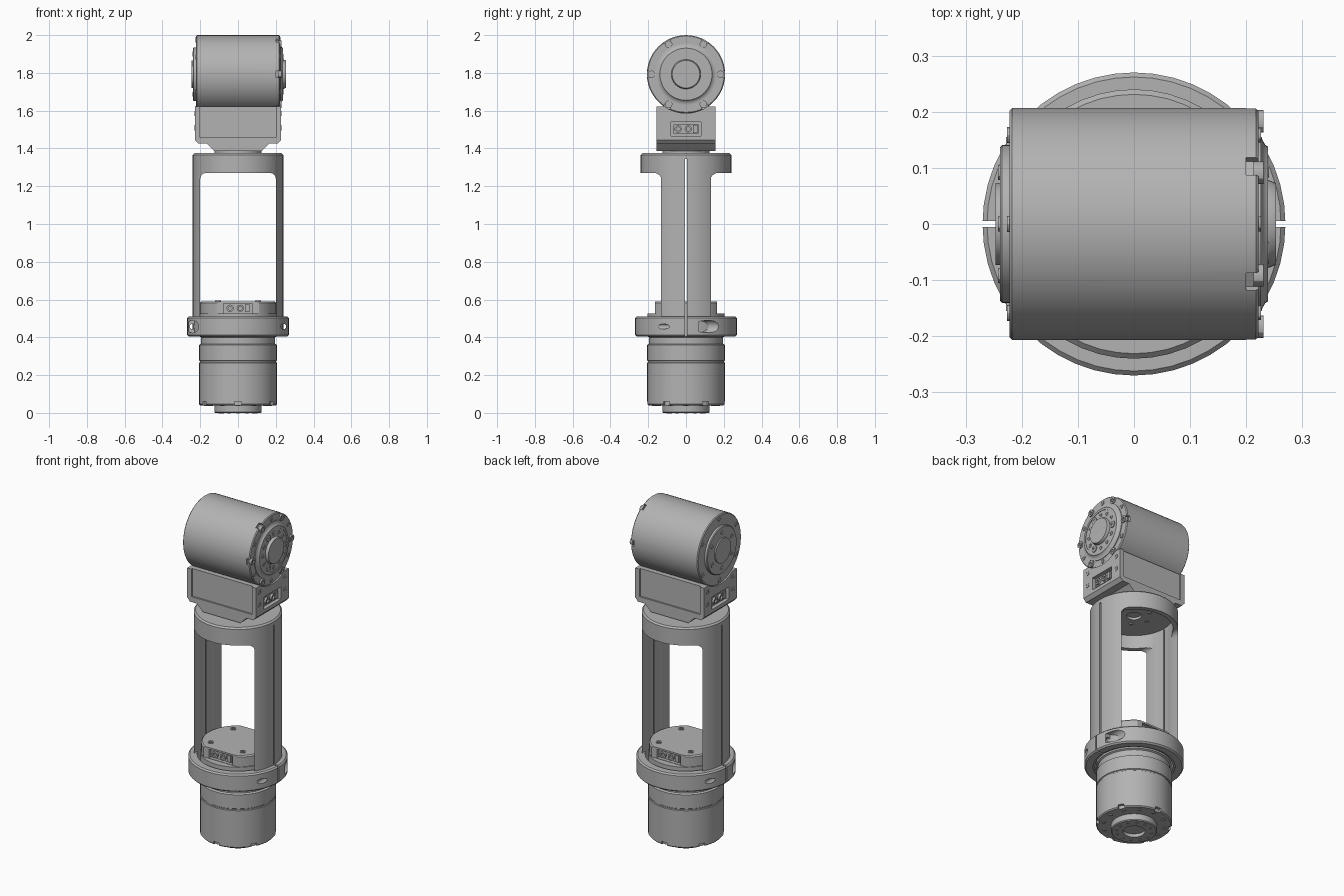
import bpy, bmesh
from math import radians, cos, sin, pi
from mathutils import Matrix, Vector

cube = bpy.data.objects.get("Cube")
if cube:
    bpy.data.objects.remove(cube, do_unlink=True)

GREY = bpy.data.materials.new("machined_grey")
GREY.use_nodes = True
GREY.diffuse_color = (0.45, 0.45, 0.45, 1)
GREY.node_tree.nodes["Principled BSDF"].inputs["Base Color"].default_value = (0.45, 0.45, 0.45, 1)

I = Matrix.Identity(4)
move = lambda x, y, z: Matrix.Translation((x, y, z))
rot = lambda deg, axis: Matrix.Rotation(radians(deg), 4, axis)
HEAD_Z = 1.793
HEAD = move(0, 0, HEAD_Z) @ rot(90, 'Y')      # local z becomes +x


def lathe(profile, m=I, closed=False, steps=48):
    """Revolve (radius, height) points around local z."""
    bm = bmesh.new()
    vs = [bm.verts.new((r, 0, h)) for r, h in profile]
    pairs = list(zip(vs, vs[1:])) + ([(vs[-1], vs[0])] if closed else [])
    es = [bm.edges.new(p) for p in pairs]
    bmesh.ops.spin(bm, geom=vs + es, cent=(0, 0, 0), axis=(0, 0, 1),
                   angle=2 * pi, steps=steps, use_merge=False)
    bmesh.ops.remove_doubles(bm, verts=bm.verts[:], dist=1e-5)
    bmesh.ops.transform(bm, matrix=m, verts=bm.verts[:])
    bmesh.ops.recalc_face_normals(bm, faces=bm.faces[:])
    return bm


def rod(r, h0, h1, m=I, steps=24):
    return lathe([(0, h0), (r, h0), (r, h1), (0, h1)], m, steps=steps)


def box(lo, hi, m=I):
    lo, hi = Vector(lo), Vector(hi)
    bm = bmesh.new()
    size = Matrix.Diagonal((*(hi - lo), 1))
    bmesh.ops.create_cube(bm, size=1, matrix=m @ Matrix.Translation((lo + hi) / 2) @ size)
    return bm


def prism(outline, depth, m=I):
    """Extrude an (x, z) outline from y = -depth to y = depth."""
    bm = bmesh.new()
    face = bm.faces.new([bm.verts.new((x, -depth, z)) for x, z in outline])
    out = bmesh.ops.extrude_face_region(bm, geom=[face])["geom"]
    bmesh.ops.translate(bm, vec=(0, 2 * depth, 0),
                        verts=[g for g in out if isinstance(g, bmesh.types.BMVert)])
    bmesh.ops.transform(bm, matrix=m, verts=bm.verts[:])
    bmesh.ops.recalc_face_normals(bm, faces=bm.faces[:])
    return bm


def build(name, pieces, cuts=()):
    """Join pieces into one object, then subtract each cutter."""
    def as_object(label, parts):
        joined = bmesh.new()
        for p in parts:
            tmp = bpy.data.meshes.new("tmp")
            p.to_mesh(tmp)
            joined.from_mesh(tmp)
            p.free()
            bpy.data.meshes.remove(tmp)
        mesh = bpy.data.meshes.new(label)
        joined.to_mesh(mesh)
        joined.free()
        o = bpy.data.objects.new(label, mesh)
        bpy.context.collection.objects.link(o)
        return o

    ob = as_object(name, pieces)
    ob.data.materials.append(GREY)
    bpy.ops.object.select_all(action='DESELECT')
    ob.select_set(True)
    bpy.context.view_layer.objects.active = ob
    for c in cuts:
        cutter = as_object("cutter", [c])
        cutter.hide_render = True
        mod = ob.modifiers.new("cut", 'BOOLEAN')
        mod.operation, mod.solver, mod.object = 'DIFFERENCE', 'EXACT', cutter
        bpy.ops.object.modifier_apply(modifier=mod.name)
        bpy.data.objects.remove(cutter, do_unlink=True)
    bpy.ops.object.shade_smooth_by_angle(angle=radians(30))
    return ob


def screw(m, r=0.014, h=0.006):
    return lathe([(0, h / 3), (r / 2, h / 3), (r / 2, h), (r, h), (r, -h), (0, -h)], m, steps=12)


def ring(count, radius, m, r=0.012, h=0.005, start=0):
    return [screw(m @ rot(start + 360 * i / count, 'Z') @ move(radius, 0, 0), r, h)
            for i in range(count)]


def notches(radius, h0, h1, m, start):
    """Six small slots around a motor rim."""
    return [box((radius - 0.015, -0.018, h0), (radius + 0.02, 0.018, h1),
                m @ rot(start + 60 * i, 'Z')) for i in range(6)]


def connector(name, m):
    """Socket block facing local +x."""
    parts = [box((-0.02, -0.065, -0.024), (0, 0.065, 0.024), m),
             box((0, 0.038, -0.02), (0.008, 0.06, 0.02), m)]
    for y in (-0.042, 0.012):
        parts.append(lathe([(0, 0.002), (0.01, 0.002), (0.01, 0.012), (0.019, 0.012), (0.019, 0)],
                           m @ move(0, y, 0) @ rot(90, 'Y'), steps=16))
    build(name, parts)


# Lower motor with output flange
build("lower_motor", [lathe([
    (0, .02), (.06, .02), (.06, 0), (.12, 0), (.125, .005), (.125, .04), (.2, .04), (.206, .046),
    (.206, .265), (.202, .268), (.202, .274), (.206, .277), (.206, .36), (.196, .366),
    (.196, .4), (.205, .405), (.205, .525), (0, .525)])],
    notches(0.205, 0.03, 0.06, I, 30))
down = rot(180, 'X')
build("lower_flange_screws", ring(12, 0.095, down, 0.009, 0.003)
      + ring(12, 0.167, move(0, 0, .04) @ down, 0.013, 0.004))

# Motor end cap with flat front and back
build("lower_end_cap", [lathe([(0, .5), (.2, .5), (.2, .583), (.193, .59), (0, .59)])],
      [box((-.3, s * .24 - .075, .4), (.3, s * .24 + .075, .7)) for s in (-1, 1)]
      + [box((-.078, s * .165 - .02, .527), (.078, s * .165 + .02, .58)) for s in (-1, 1)])
build("end_cap_screws", ring(4, 0.15, move(0, 0, .59), 0.016, 0.006, 45))
for label, a in (("front", -90), ("back", 90)):
    connector("lower_connector_" + label, rot(a, 'Z') @ move(.15, 0, .554))

# Tubular frame: large front and back windows, fine slit down each arm
arc = [(.17 + .03 * cos(t * pi / 12), 1.24 + .03 * sin(t * pi / 12)) for t in range(7)]
window = [(.2, .45)] + arc + [(-x, z) for x, z in reversed(arc)] + [(-.2, .45)]


def slit():
    return box((-.32, -.005, .38), (.32, .005, 1.345))


build("tube_frame", [lathe([
    (.04, 1.35), (.212, 1.35), (.212, .41), (.24, .41), (.24, 1.366), (.231, 1.375),
    (.04, 1.375)], closed=True)], [prism(window, .4), slit()])

# Clamp collar with cross holes and opposed counterbores
clamp_cuts = [slit()]
for s in (-1, 1):
    cross = move(s * .241, 0, .457) @ rot(-90 * s, 'X')
    clamp_cuts += [rod(.014, -.4, .4, cross), rod(.033, .07, .4, cross)]
build("clamp_collar", [lathe([
    (.222, .405), (.262, .405), (.27, .413), (.27, .502), (.262, .51), (.222, .51)],
    closed=True)], clamp_cuts)

# Neck between frame and elbow bracket
build("neck", [rod(.125, 1.365, 1.4, steps=48)])
build("frame_plate_screws", ring(6, 0.09, move(0, 0, 1.35) @ down, 0.013, 0.004))

# Elbow bracket: saddle under the upper motor
half = [(.125, 1.386), (.165, 1.425), (.21, 1.425), (.228, 1.445), (.228, 1.622)]
outline = half + [(-x, z) for x, z in reversed(half)]
bracket_cuts = [rod(.206, -.4, .4, HEAD, 48)]
for s in (-1, 1):
    bracket_cuts += [
        box((-.2, s * .2 - .055, 1.457), (.2, s * .2 + .055, 1.7)),
        box((s * .235 - .03, -.08, 1.465), (s * .235 + .03, .08, 1.54))]
build("elbow_bracket", [prism(outline, .155)], bracket_cuts)
for label, a in (("left", 0), ("right", 180)):
    side = rot(a, 'Z')
    connector("upper_connector_" + label, side @ move(.215, 0, 1.503))
    build("bracket_screws_" + label, [screw(side @ move(.228, y, z) @ rot(90, 'Y'), .014, .003)
                                      for y in (-.12, .12) for z in (1.51, 1.585)])

# Upper motor lying across the bracket
build("upper_motor", [lathe([
    (0, -.247), (.073, -.247), (.073, -.239), (.137, -.239), (.141, -.235), (.141, -.222),
    (.202, -.222), (.207, -.217), (.207, .217), (.202, .222), (.165, .222), (.165, .226),
    (.155, .226), (.141, .234), (.138, .239), (.125, .239), (.125, .236), (.078, .236),
    (.078, .24), (.073, .253), (0, .253)], HEAD)],
    notches(0.207, .2, .23, HEAD, 30))
out, back = HEAD @ move(0, 0, .222), HEAD @ move(0, 0, -.222) @ down
build("upper_rim_screws", ring(12, .183, out, .013, .004) + ring(6, .183, out, .02, .009, 30)
      + ring(6, .183, back, .014, .004))
build("upper_hub_screws", ring(12, .102, out @ move(0, 0, .014), .012, .003)
      + ring(3, .102, out @ move(0, 0, .014), .019, .005, 90)
      + ring(6, .106, back @ move(0, 0, .017), .013, .003))
